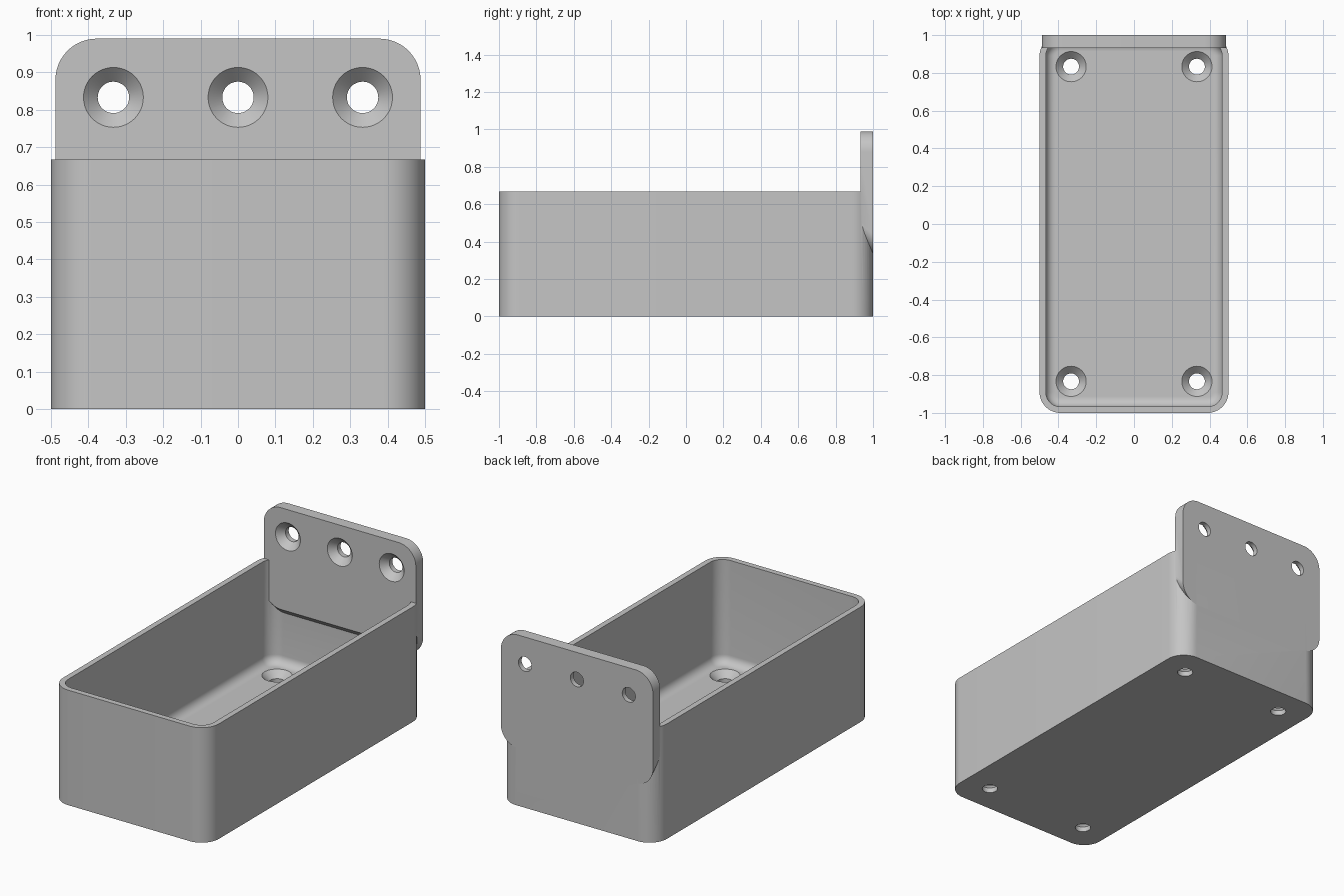
import bpy, bmesh, math
from mathutils import Vector

if "Cube" in bpy.data.objects:
    bpy.data.objects.remove(bpy.data.objects["Cube"], do_unlink=True)

HEIGHT, WALL, THICK = 0.667, 0.033, 0.067
RADIUS, FILLET = 0.11, 0.05
PLATE_LOW, PLATE_TOP, PLATE_HALF = 0.333, 0.99, 0.488

grey = bpy.data.materials.new("plain grey")
grey.use_nodes = True
grey.diffuse_color = (0.56, 0.56, 0.56, 1)
grey.node_tree.nodes["Principled BSDF"].inputs["Base Color"].default_value = grey.diffuse_color


def rounded(half_w, half_h, r, steps=12):
    """Outline of a rounded rectangle around the origin."""
    points = []
    for q, (sx, sy) in enumerate([(1, 1), (-1, 1), (-1, -1), (1, -1)]):
        for i in range(steps + 1):
            a = math.pi / 2 * (q + i / steps)
            points.append((sx * (half_w - r) + r * math.cos(a),
                           sy * (half_h - r) + r * math.sin(a)))
    return points


def circle(r, steps=48):
    return [(r * math.cos(math.tau * i / steps), r * math.sin(math.tau * i / steps))
            for i in range(steps)]


def loft(name, rings):
    """Closed solid through rings of equal point count."""
    bm = bmesh.new()
    loops = [[bm.verts.new(p) for p in ring] for ring in rings]
    n = len(loops[0])
    for low, high in zip(loops, loops[1:]):
        for i in range(n):
            j = (i + 1) % n
            bm.faces.new((low[i], low[j], high[j], high[i]))
    bm.faces.new(loops[0][::-1])
    bm.faces.new(loops[-1])
    bmesh.ops.recalc_face_normals(bm, faces=bm.faces)
    mesh = bpy.data.meshes.new(name)
    bm.to_mesh(mesh)
    bm.free()
    mesh.materials.append(grey)
    obj = bpy.data.objects.new(name, mesh)
    bpy.context.collection.objects.link(obj)
    return obj


def combine(target, other, operation):
    mod = target.modifiers.new(operation.title(), 'BOOLEAN')
    mod.operation, mod.solver, mod.object = operation, 'EXACT', other
    bpy.context.view_layer.objects.active = target
    bpy.ops.object.modifier_apply(modifier=mod.name)
    bpy.data.objects.remove(other, do_unlink=True)


def flat_ring(points, z):
    return [(x, y, z) for x, y in points]


def countersink(x, y, z, axis):
    """Screw hole cutter whose wide mouth lies at the point; axis points inward."""
    inward = Vector(axis)
    turn = Vector((0, 0, 1)).rotation_difference(inward)
    rings = []
    for depth, r in [(-0.02, 0.08), (0, 0.08), (0.038, 0.042), (0.2, 0.042)]:
        rings.append([Vector((x, y, z)) + turn @ Vector((u, v, depth)) for u, v in circle(r)])
    return loft("screw_hole_cutter", rings)


# Open tray with rounded corners
outer = rounded(0.5, 1, RADIUS)
tray = loft("wall_mounted_tray", [flat_ring(outer, 0), flat_ring(outer, HEIGHT)])

# Hollow with a filleted floor
rings = []
for i in range(9):
    a = math.pi / 2 * i / 8
    inset = WALL + FILLET * (1 - math.sin(a))
    rings.append(flat_ring(rounded(0.5 - inset, 1 - inset, RADIUS - inset),
                           THICK + FILLET * (1 - math.cos(a))))
rings.append(flat_ring(rounded(0.5 - WALL, 1 - WALL, RADIUS - WALL), HEIGHT + 0.1))
combine(tray, loft("hollow_cutter", rings), 'DIFFERENCE')

# Mounting plate with a sloped underside
rings = []
for y, low in [(1 - THICK, PLATE_LOW + THICK), (1, PLATE_LOW)]:
    middle, half = (PLATE_TOP + low) / 2, (PLATE_TOP - low) / 2
    rings.append([(x, y, middle + z) for x, z in rounded(PLATE_HALF, half, RADIUS)])
combine(tray, loft("mounting_plate", rings), 'UNION')

# Countersunk screw holes in plate and floor
for x in (-0.333, 0, 0.333):
    combine(tray, countersink(x, 1 - THICK, 0.833, (0, 1, 0)), 'DIFFERENCE')
for x in (-0.333, 0.333):
    for y in (-0.833, 0.833):
        combine(tray, countersink(x, y, THICK, (0, 0, -1)), 'DIFFERENCE')

bpy.ops.object.select_all(action='DESELECT')
tray.select_set(True)
bpy.context.view_layer.objects.active = tray
bpy.ops.object.shade_smooth_by_angle(angle=math.radians(30))
